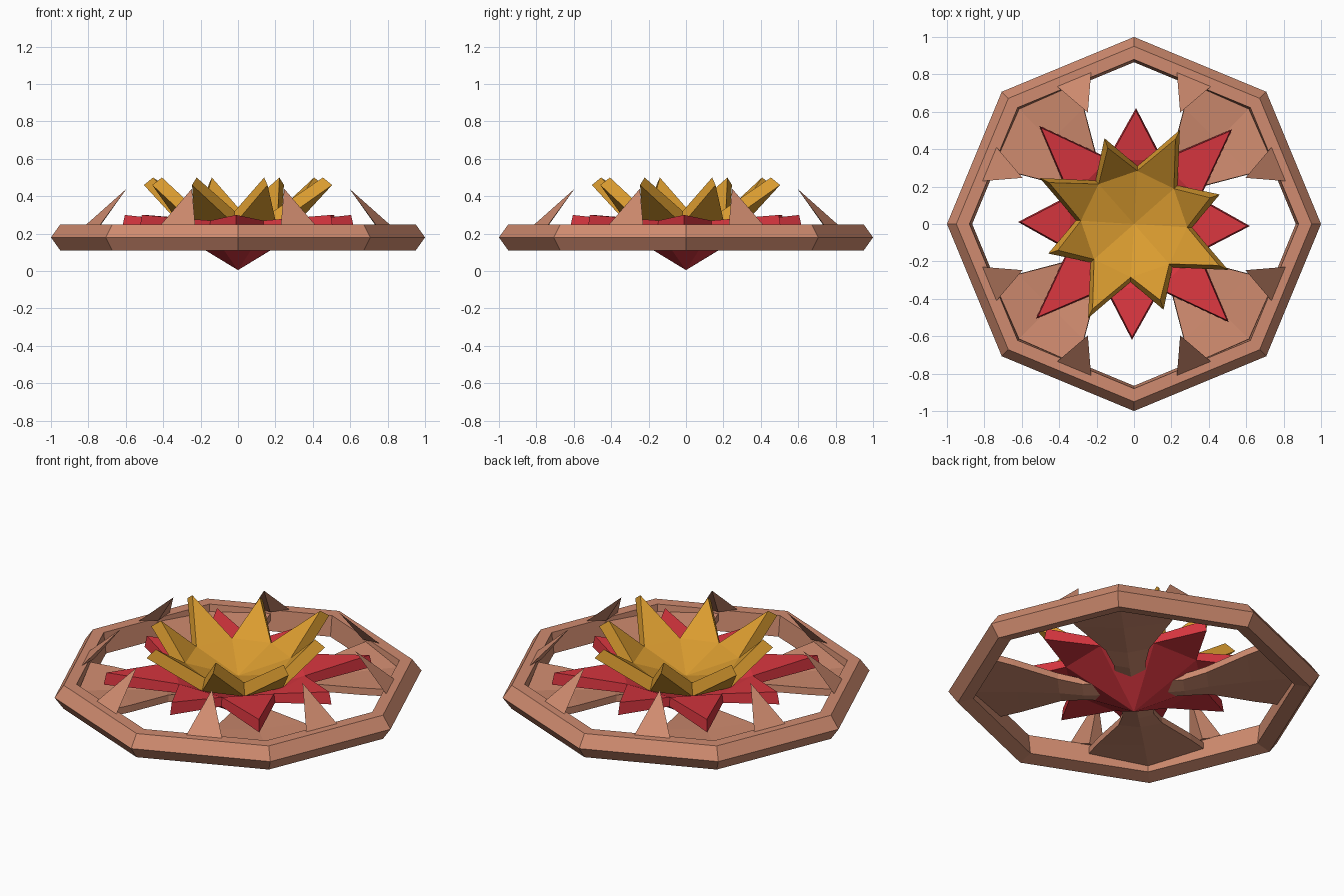
import bpy, bmesh
from math import cos, sin, pi, radians
from mathutils import Matrix, Vector

cube = bpy.data.objects.get("Cube")
if cube:
    bpy.data.objects.remove(cube, do_unlink=True)


def material(name, rgb):
    m = bpy.data.materials.new(name)
    m.use_nodes = True
    m.diffuse_color = (*rgb, 1)
    m.node_tree.nodes["Principled BSDF"].inputs["Base Color"].default_value = (*rgb, 1)
    return m


clay = material("clay_brown", (0.63, 0.26, 0.16))
crimson = material("crimson", (0.69, 0.037, 0.05))
gold = material("gold", (0.72, 0.34, 0.03))


def finish(bm, name, mat):
    bmesh.ops.recalc_face_normals(bm, faces=bm.faces)
    mesh = bpy.data.meshes.new(name)
    bm.to_mesh(mesh)
    bm.free()
    mesh.materials.append(mat)
    ob = bpy.data.objects.new(name, mesh)
    bpy.context.collection.objects.link(ob)
    return ob


def polar(r, a, z):
    return Vector((r * cos(a), r * sin(a), z))


def ring(name, profile, sides, mat):
    """Sweep a closed (radius, height) profile around z."""
    bm = bmesh.new()
    loops = [[bm.verts.new(polar(r, 2 * pi * i / sides, z)) for r, z in profile]
             for i in range(sides)]
    n = len(profile)
    for i in range(sides):
        a, b = loops[i], loops[(i + 1) % sides]
        for j in range(n):
            k = (j + 1) % n
            bm.faces.new((a[j], b[j], b[k], a[k]))
    return finish(bm, name, mat)


def star(name, turn, tips, valley, top_z, low_z, inset, mat):
    """Eight-pointed solid bowl; heights are given as (tip, valley, centre)."""
    bm = bmesh.new()
    top, low = [], []
    for i in range(16):
        a = radians(turn) + i * pi / 8
        odd = i % 2
        r = valley if odd else tips[i // 2 % 2]
        top.append(bm.verts.new(polar(r - inset[odd], a, top_z[odd])))
        low.append(bm.verts.new(polar(r, a, low_z[odd])))
    top_mid = bm.verts.new((0, 0, top_z[2]))
    low_mid = bm.verts.new((0, 0, low_z[2]))
    for i in range(16):
        j = (i + 1) % 16
        bm.faces.new((low[i], low[j], top[j], top[i]))
    # Each arm is a flat kite split between neighbouring valleys
    for loop, mid in ((top, top_mid), (low, low_mid)):
        for i in range(0, 16, 2):
            a, t, b = loop[i - 1], loop[i], loop[i + 1]
            bm.faces.new((a, t, b))
            bm.faces.new((mid, a, b))
    return finish(bm, name, mat)


# Octagonal outer frame
ring("outer_frame", [(1, 0.18), (0.95, 0.25), (0.88, 0.25), (0.865, 0.13), (0.95, 0.11)],
     8, clay)

# Four tapering spokes: centre reach, side reach, half width, height
stations = [(0.87, 0.75, 0.31, 0.21), (0.63, 0.63, 0.25, 0.20),
            (0.40, 0.40, 0.115, 0.18), (0.27, 0.27, 0.08, 0.16), (0, 0, 0.08, 0.15)]
for k in range(4):
    bm = bmesh.new()
    rows = [[bm.verts.new(p) for p in ((s, -w, z), (c, 0, z - 0.02), (s, w, z))]
            for c, s, w, z in stations]
    for a, b in zip(rows, rows[1:]):
        for j in range(2):
            bm.faces.new((a[j], a[j + 1], b[j + 1], b[j]))
    bm.transform(Matrix.Rotation(pi / 4 + k * pi / 2, 4, 'Z'))
    spoke = finish(bm, f"spoke_{k + 1}", clay)
    solid = spoke.modifiers.new("thickness", 'SOLIDIFY')
    solid.thickness = 0.04
    solid.offset = 0

# Eight thorns leaning inward from the frame
for k in range(8):
    bm = bmesh.new()
    a, b, c, tip = [bm.verts.new(p) for p in
                    ((0.836, -0.098, 0.25), (0.836, 0.098, 0.25),
                     (0.795, 0, 0.245), (0.645, 0, 0.44))]
    for f in ((a, b, tip), (b, c, tip), (c, a, tip), (a, c, b)):
        bm.faces.new(f)
    bm.transform(Matrix.Rotation(pi / 8 + k * pi / 4, 4, 'Z'))
    finish(bm, f"thorn_{k + 1}", clay)

# Lower star with a pointed underside, and the raised star above it
star("lower_star", -1, (0.62, 0.73), 0.38, (0.3, 0.27, 0.12), (0.23, 0.22, 0.005),
     (0.015, 0.01), crimson)
star("upper_star", 19, (0.485, 0.56), 0.31, (0.5, 0.32, 0.23), (0.46, 0.25, 0.18),
     (0.055, 0.025), gold)
